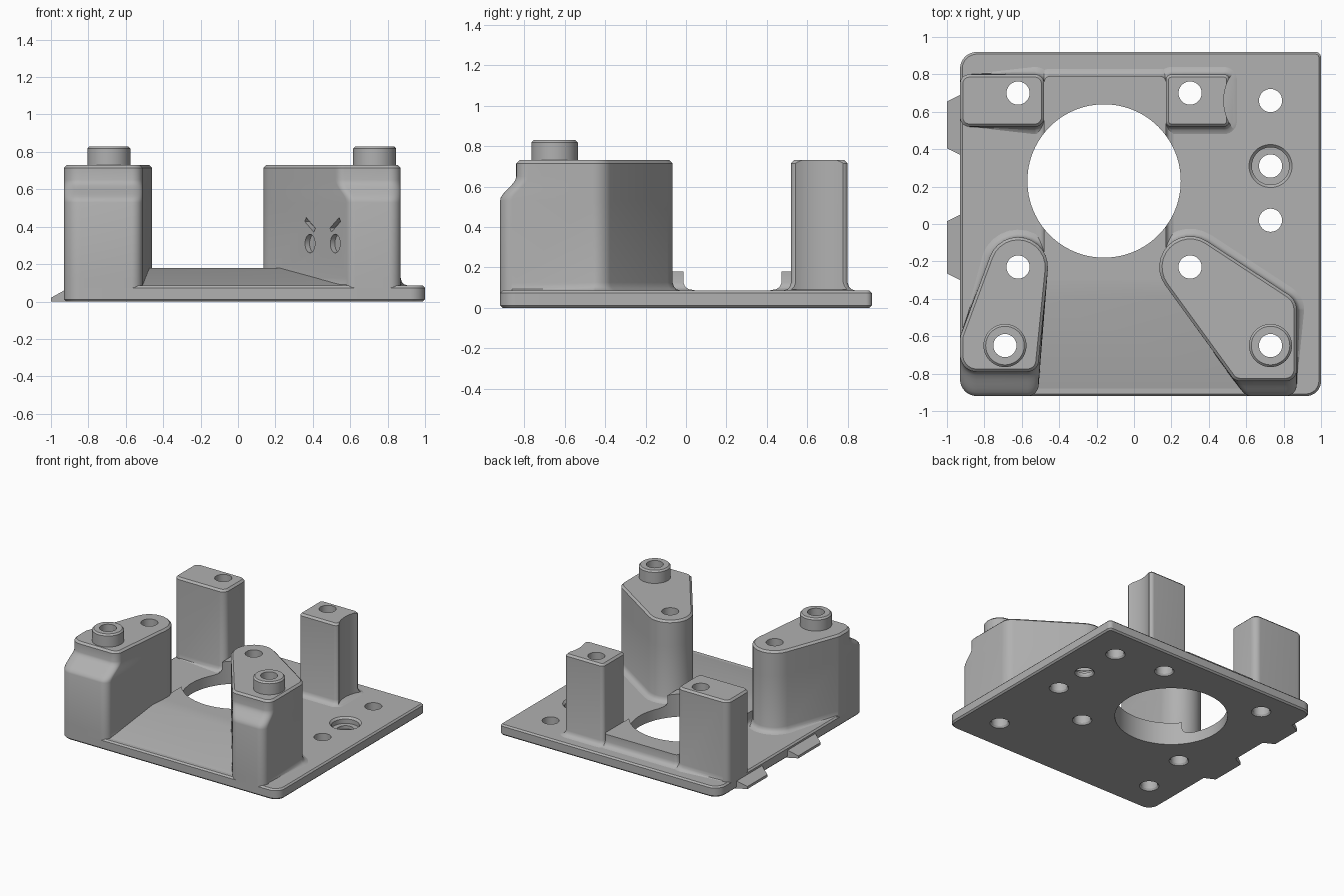
import bpy, bmesh, math
from mathutils import Vector, Matrix

old = bpy.data.objects.get("Cube")
if old:
    bpy.data.objects.remove(old, do_unlink=True)

grey = bpy.data.materials.new("plain_grey")
grey.use_nodes = True
grey.diffuse_color = (0.44, 0.44, 0.44, 1)
grey.node_tree.nodes["Principled BSDF"].inputs["Base Color"].default_value = grey.diffuse_color

PLATE, DECK, TOP, BOSS = 0.085, 0.18, 0.73, 0.83
ARC = 12


def outline(circles, grow=0.0):
    """Rounded convex outline wrapped around circles listed anticlockwise."""
    count = len(circles)
    normals = []
    for i, (x, y, r) in enumerate(circles):
        x2, y2, r2 = circles[(i + 1) % count]
        gap = math.hypot(x2 - x, y2 - y)
        normals.append(math.atan2(y2 - y, x2 - x) - math.acos((r - r2) / gap))
    points = []
    for i, (x, y, r) in enumerate(circles):
        start = normals[i - 1]
        sweep = (normals[i] - start) % math.tau
        for k in range(ARC + 1):
            a = start + sweep * k / ARC
            c, s = math.cos(a), math.sin(a)
            px, py = x + r * c, y + r * s
            # sides flush with the plate get no base fillet
            d = 0 if grow > 0 and (px < -0.82 or py < -0.8) else grow
            points.append((px + d * c, py + d * s))
    return points


def loft(bm, rings):
    """Skin a stack of (z, points) rings and cap both ends."""
    rows = [[bm.verts.new((x, y, z)) for x, y in pts] for z, pts in rings]
    n = len(rows[0])
    for low, high in zip(rows, rows[1:]):
        for i in range(n):
            j = (i + 1) % n
            bm.faces.new((low[i], low[j], high[j], high[i]))
    bm.faces.new(rows[0][::-1])
    bm.faces.new(rows[-1])


def turned(bm, x, y, profile, sides=48):
    """Upright turned shape from (radius, z) pairs."""
    loft(bm, [(z, [(x + r * math.cos(math.tau * i / sides),
                    y + r * math.sin(math.tau * i / sides)) for i in range(sides)])
              for r, z in profile])


def finish(name, bm):
    bmesh.ops.recalc_face_normals(bm, faces=bm.faces)
    mesh = bpy.data.meshes.new(name)
    bm.to_mesh(mesh)
    bm.free()
    mesh.materials.append(grey)
    ob = bpy.data.objects.new(name, mesh)
    bpy.context.collection.objects.link(ob)
    return ob


def solid(name, shape, levels):
    """shape(z) gives the circles; levels are (z, outward offset)."""
    bm = bmesh.new()
    loft(bm, [(z, outline(shape(z), d)) for z, d in levels])
    return finish(name, bm)


def hull(name, points):
    bm = bmesh.new()
    verts = [bm.verts.new(p) for p in points]
    bmesh.ops.convex_hull(bm, input=verts)
    return finish(name, bm)


def box_corners(x0, x1, y0, y1, r):
    return [(x0 + r, y1 - r, r), (x0 + r, y0 + r, r), (x1 - r, y0 + r, r), (x1 - r, y1 - r, r)]


def shoulder(z):
    """1 on the full lower front, easing to 0 on the set-back upper front."""
    t = min(1, max(0, (z - 0.53) / 0.12))
    return 1 - t * t * (3 - 2 * t)


def front_left_shape(z):
    s = 0.13 * shoulder(z)
    return [(-0.62, -0.23, 0.16), (-0.84, -0.62, 0.09),
            (-0.84, -0.70 - s, 0.09), (-0.57, -0.73 - s, 0.06)]


def front_right_shape(z):
    s = 0.08 * shoulder(z)
    return [(0.30, -0.23, 0.165), (0.57 + 0.72 * s, -0.78 - s, 0.06),
            (0.81, -0.78 - s, 0.06), (0.77, -0.46, 0.10)]


foot = [(0.05, 0.04), (PLATE, 0.04), (0.092, 0.018), (0.105, 0.006), (0.125, 0)]
bend = [(0.53 + 0.015 * i, 0) for i in range(9)]
crown = [(TOP - 0.015, 0), (TOP, -0.015)]

# Base plate and raised deck
parts = [
    solid("base_plate", lambda z: [(-0.84, 0.83, 0.09), (-0.84, -0.83, 0.09),
                                   (0.92, -0.84, 0.08), (0.97, 0.89, 0.03)],
          [(0, -0.012), (0.012, 0), (PLATE - 0.012, 0), (PLATE, -0.012)]),
    solid("raised_deck", lambda z: box_corners(-0.48, 0.17, -0.3, 0.79, 0.03),
          foot + [(DECK, 0)]),
    hull("front_ramp", [(x, y, z) for xs, y, top in (((-0.55, 0.62), -0.88, PLATE),
                                                     ((-0.55, 0.34), -0.40, DECK),
                                                     ((-0.55, 0.28), -0.28, DECK))
                        for x in xs for z in (0.06, top)]),
]

# Four posts
parts += [
    solid("front_left_post", front_left_shape, foot + bend + crown),
    solid("front_right_post", front_right_shape, foot + bend + crown),
    solid("rear_left_post", lambda z: box_corners(-0.93, -0.48, 0.52, 0.80, 0.05), foot + crown),
]
rear_right = solid("rear_right_post", lambda z: box_corners(0.17, 0.51, 0.52, 0.80, 0.03),
                   foot + crown)
parts.append(rear_right)

# Locating bosses on the front posts
bosses = [("left_boss", -0.69, -0.65), ("right_boss", 0.73, -0.65)]
for name, x, y in bosses:
    bm = bmesh.new()
    turned(bm, x, y, [(0.115, TOP - 0.03), (0.115, BOSS - 0.012), (0.103, BOSS)])
    parts.append(finish(name, bm))

# Wedge tabs on the left-hand edge
for name, y0, y1 in (("rear_tab", 0.36, 0.70), ("front_tab", -0.31, 0.06)):
    hull(name, [(x, y, z) for x, inset, top in ((-1, 0.045, 0.02), (-0.91, 0, 0.07))
                for y in (y0 + inset, y1 - inset) for z in (0, top)])

# Cutter: motor opening, screw holes and counterbore
bm = bmesh.new()
turned(bm, -0.16, 0.23, [(0.41, -0.1), (0.41, 1)], 96)
holes = [(x, y) for x in (-0.62, 0.30) for y in (-0.23, 0.70)]
holes += [(x, y) for _, x, y in bosses] + [(0.73, 0.02), (0.73, 0.66)]
for x, y in holes:
    turned(bm, x, y, [(0.078, -0.01), (0.062, 0.014), (0.062, 1)], 32)
turned(bm, 0.73, 0.31, [(0.078, -0.01), (0.062, 0.014), (0.062, 0.035), (0.1, 0.035),
                        (0.1, PLATE - 0.015), (0.125, PLATE + 0.01)], 48)

# Cutter: oval and slanted recesses in the slanted face of the right front post
along = Vector((0.59, -0.81, 0))
inward = Vector((0.81, 0.59, 0))
frame = Matrix((along, (0, 0, 1), inward)).transposed().to_4x4()
start = Vector((0.30, -0.23, 0)) - inward * 0.165
lower = Vector((0.628, -0.86, 0)) - inward * 0.06
for x, tilt in ((0.385, -0.6), (0.52, 0.6)):
    spot = start.lerp(lower, (x - start.x) / (lower.x - start.x))
    place = Matrix.Translation(spot + Vector((0, 0, 0.31))) @ frame
    bmesh.ops.create_cone(bm, cap_ends=True, segments=24, radius1=1, radius2=1, depth=1,
                          matrix=place @ Matrix.Diagonal((0.045, 0.05, 0.06, 1)))
    place = Matrix.Translation(spot + Vector((0, 0, 0.41))) @ frame
    bmesh.ops.create_cube(bm, size=1, matrix=place @ Matrix.Rotation(tilt, 4, "Z")
                          @ Matrix.Diagonal((0.1, 0.025, 0.06, 1)))
hole_cutter = finish("hole_cutter", bm)

# Cutter: scooped side of the right rear post
bm = bmesh.new()
turned(bm, 0.735, 0.66, [(0.255, 0.09), (0.255, 1)], 96)
scoop_cutter = finish("scoop_cutter", bm)


def cut(ob, cutter):
    mod = ob.modifiers.new("cut", "BOOLEAN")
    mod.operation = "DIFFERENCE"
    mod.solver = "EXACT"
    mod.object = cutter


cut(rear_right, scoop_cutter)
for ob in parts:
    cut(ob, hole_cutter)
    bpy.context.view_layer.update()
    graph = bpy.context.evaluated_depsgraph_get()
    baked = bpy.data.meshes.new_from_object(ob.evaluated_get(graph))
    ob.modifiers.clear()
    ob.data = baked
for cutter in (hole_cutter, scoop_cutter):
    bpy.data.objects.remove(cutter, do_unlink=True)

# Smooth rounded faces, keep hard edges
for ob in bpy.context.view_layer.objects:
    ob.select_set(ob in parts)
bpy.context.view_layer.objects.active = parts[0]
bpy.ops.object.shade_smooth_by_angle(angle=math.radians(32))
